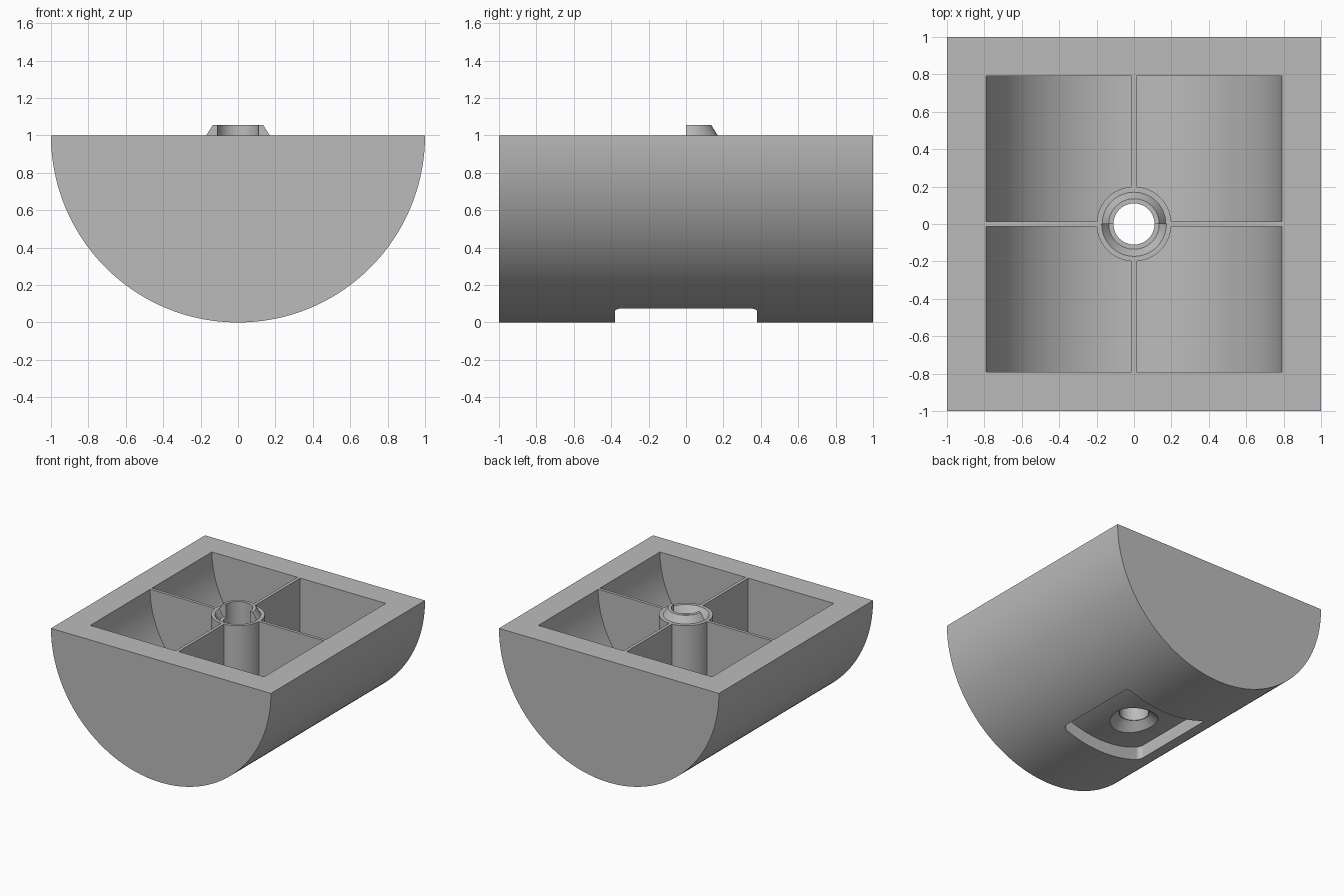
import bpy, bmesh
from math import pi, sin, cos

cube = bpy.data.objects.get("Cube")
if cube:
    bpy.data.objects.remove(cube, do_unlink=True)

grey = bpy.data.materials.new("plain grey")
grey.use_nodes = True
grey.diffuse_color = (0.5, 0.5, 0.5, 1)
grey.node_tree.nodes["Principled BSDF"].inputs["Base Color"].default_value = (0.5, 0.5, 0.5, 1)


def arc(cx, cz, r, a0, a1, n):
    return [(cx + r * cos(a0 + (a1 - a0) * i / n), cz + r * sin(a0 + (a1 - a0) * i / n))
            for i in range(n + 1)]


def finish(name, bm):
    bmesh.ops.recalc_face_normals(bm, faces=bm.faces)
    mesh = bpy.data.meshes.new(name)
    bm.to_mesh(mesh)
    bm.free()
    obj = bpy.data.objects.new(name, mesh)
    bpy.context.collection.objects.link(obj)
    return obj


def prism(name, points, start, end, axis):
    """Extrude a closed outline along y (x-z outline) or z (x-y outline)."""
    bm = bmesh.new()
    place = (lambda p: (p[0], start, p[1])) if axis == "y" else (lambda p: (p[0], p[1], start))
    face = bm.faces.new([bm.verts.new(place(p)) for p in points])
    new = bmesh.ops.extrude_face_region(bm, geom=[face])["geom"]
    d = end - start
    bmesh.ops.translate(bm, verts=[v for v in new if isinstance(v, bmesh.types.BMVert)],
                        vec=(0, d, 0) if axis == "y" else (0, 0, d))
    return finish(name, bm)


def half_turned(name, profile, a0, n=32):
    """Turn a closed (radius, z) profile through half a circle."""
    bm = bmesh.new()
    rings = [[bm.verts.new((r * cos(a0 + pi * i / n), r * sin(a0 + pi * i / n), z))
              for r, z in profile] for i in range(n + 1)]
    k = len(profile)
    for a, b in zip(rings, rings[1:]):
        for j in range(k):
            bm.faces.new((a[j], a[(j + 1) % k], b[(j + 1) % k], b[j]))
    bm.faces.new(rings[0])
    bm.faces.new(rings[-1])
    return finish(name, bm)


def cone(name, r0, z0, r1, z1):
    bm = bmesh.new()
    bmesh.ops.create_cone(bm, cap_ends=True, segments=64, radius1=r0, radius2=r1, depth=z1 - z0)
    bmesh.ops.translate(bm, verts=bm.verts, vec=(0, 0, (z0 + z1) / 2))
    return finish(name, bm)


def box(name, x, y, z0, z1):
    return prism(name, [(-x, -y), (x, -y), (x, y), (-x, y)], z0, z1, "z")


def cut(target, *cutters):
    bpy.context.view_layer.objects.active = target
    for c in cutters:
        mod = target.modifiers.new("cut", "BOOLEAN")
        mod.operation, mod.solver, mod.object = "DIFFERENCE", "EXACT", c
        bpy.ops.object.modifier_apply(modifier=mod.name)
        bpy.data.objects.remove(c, do_unlink=True)


# Solid half cylinder
body = prism("half_cylinder_body", arc(0, 1, 1, pi, 2 * pi, 96), -1, 1, "y")

# Hollow, leaving the cross ribs and the central tube standing
INNER = 0.79
hollow = prism("hollow", arc(0, 1, INNER, pi, 2 * pi, 80) + [(INNER, 1.2), (-INNER, 1.2)],
               -INNER, INNER, "y")
cut(hollow, box("long_rib", 0.0125, 1.5, -1, 2), box("cross_rib", 1.5, 0.0125, -1, 2),
    cone("tube", 0.2, -1, 0.2, 2))

# Rounded square recess underneath, with a floor following the curve
w, r = 0.38, 0.04
outline = []
for i, (sx, sy) in enumerate([(1, 1), (-1, 1), (-1, -1), (1, -1)]):
    outline += arc(sx * (w - r), sy * (w - r), r, i * pi / 2, (i + 1) * pi / 2, 8)
recess = prism("recess", outline, -0.3, 0.5, "z")
cut(recess, prism("recess_floor", arc(0, 1, 0.9, 0, 2 * pi, 160)[:-1], -2, 2, "y"))

# Bore, countersink and the socket half of the locating ring
bore = cone("bore", 0.11, -0.5, 0.11, 2)
countersink = cone("countersink", 0.245, 0.05, 0.115, 0.17)
socket = half_turned("socket", [(0.05, 0.945), (0.135, 0.945), (0.173, 1), (0.173, 1.1), (0.05, 1.1)], pi)
cut(body, hollow, recess, countersink, bore, socket)

# Raised half of the locating ring
collar = half_turned("locating_collar", [(0.11, 1), (0.17, 1), (0.135, 1.055), (0.11, 1.055)], 0)

for obj in (body, collar):
    obj.data.materials.clear()
    obj.data.materials.append(grey)
    bpy.ops.object.select_all(action="DESELECT")
    obj.select_set(True)
    bpy.context.view_layer.objects.active = obj
    bpy.ops.object.shade_smooth_by_angle()
